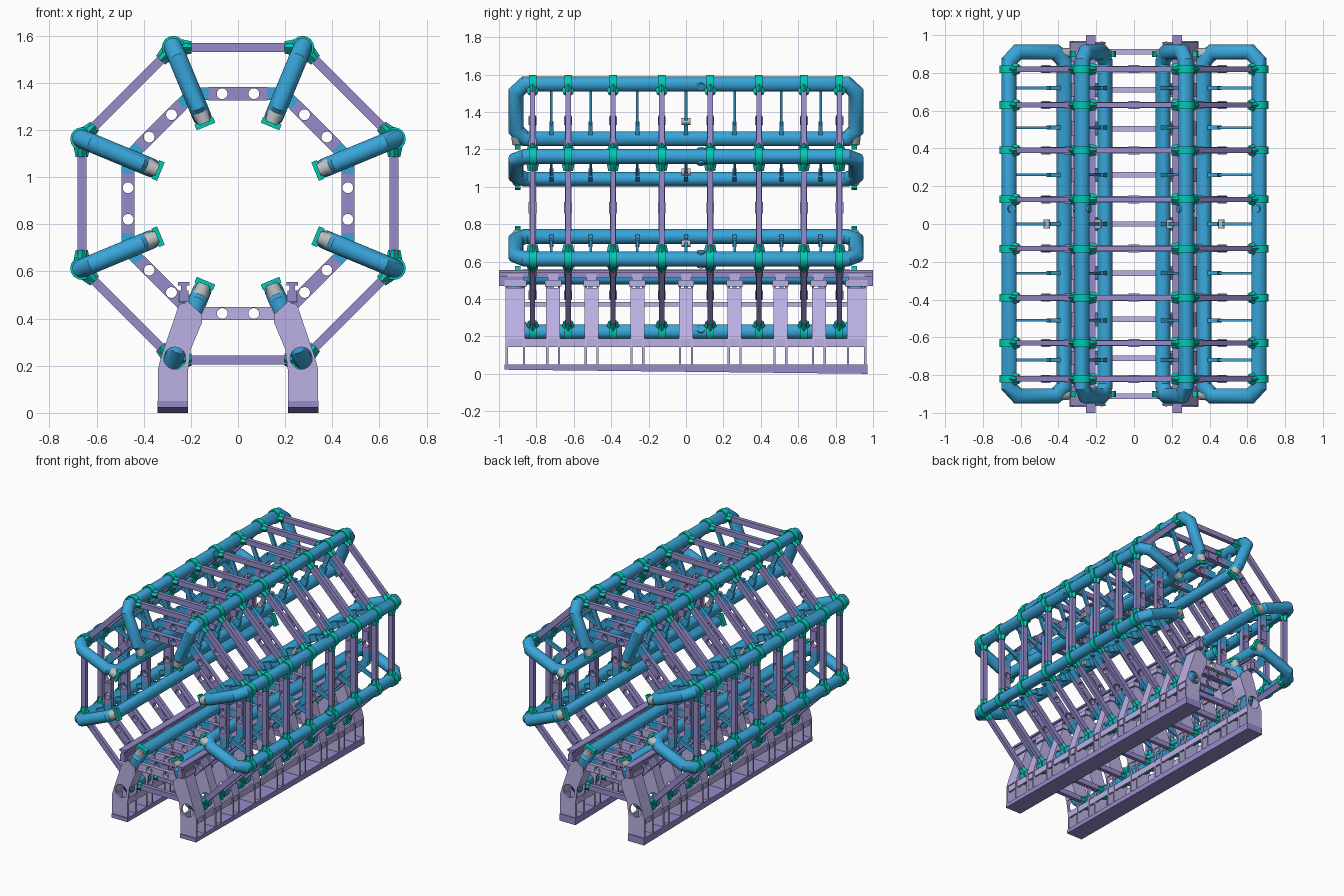
import bpy, bmesh, math
from mathutils import Matrix, Vector

if "Cube" in bpy.data.objects:
    bpy.data.objects.remove(bpy.data.objects["Cube"])

C = 0.8875                       # height of the ring axis
RO, RI, TR = 0.717, 0.40, 0.04   # outer / inner tube distance, tube radius
RINGS = [s * y for y in (0.82, 0.63, 0.39, 0.13) for s in (-1, 1)]
RIBS = [0, 0.26, -0.26, 0.51, -0.51, 0.72, -0.72]
FEET = [0, 0.26, -0.26, 0.505, -0.505, 0.71, -0.71, 0.912, -0.912]


def material(name, rgb):
    m = bpy.data.materials.new(name)
    m.diffuse_color = (*rgb, 1)
    m.use_nodes = True
    m.node_tree.nodes["Principled BSDF"].inputs["Base Color"].default_value = m.diffuse_color
    return m


BLUE = material("coil_blue", (0.04, 0.38, 0.70))
TEAL = material("clamp_teal", (0.0, 0.60, 0.45))
PURPLE = material("strut_purple", (0.31, 0.26, 0.60))
LILAC = material("foot_lilac", (0.50, 0.44, 0.78))
GREY = material("fitting_grey", (0.5, 0.53, 0.55))


def box(bm, size, loc):
    bmesh.ops.create_cube(bm, size=1, matrix=Matrix.Translation(loc) @ Matrix.Diagonal((*size, 1)))


def cyl(bm, r, depth, loc, axis, n=16, r2=None):
    rot = Vector((0, 0, 1)).rotation_difference(Vector(axis)).to_matrix().to_4x4()
    bmesh.ops.create_cone(bm, cap_ends=True, segments=n, radius1=r, radius2=r if r2 is None else r2,
                          depth=depth, matrix=Matrix.Translation(loc) @ rot)


def plate(outline, holes, thick):
    """Flat profile with round holes (x, y, radius), extruded along z."""
    cu = bpy.data.curves.new("profile", 'CURVE')
    cu.dimensions, cu.fill_mode, cu.extrude = '2D', 'BOTH', thick / 2
    loops = [outline] + [[(x + r * math.cos(k * math.pi / 10), y + r * math.sin(k * math.pi / 10))
                          for k in range(20)] for x, y, r in holes]
    for pts in loops:
        sp = cu.splines.new('POLY')
        sp.points.add(len(pts) - 1)
        for p, q in zip(sp.points, pts):
            p.co = (q[0], q[1], 0, 1)
        sp.use_cyclic_u = True
    ob = bpy.data.objects.new("profile", cu)
    bpy.context.collection.objects.link(ob)
    dg = bpy.context.evaluated_depsgraph_get()
    me = bpy.data.meshes.new_from_object(ob.evaluated_get(dg))
    me.materials.clear()
    bpy.data.objects.remove(ob)
    return me


def stamp(bm, me, M):
    old = set(bm.verts)
    bm.from_mesh(me)
    bmesh.ops.transform(bm, matrix=M, verts=[v for v in bm.verts if v not in old])


def finish(bm, name, mat, M=Matrix()):
    bmesh.ops.remove_doubles(bm, verts=bm.verts, dist=1e-5)
    bmesh.ops.transform(bm, matrix=M, verts=bm.verts)
    bmesh.ops.recalc_face_normals(bm, faces=bm.faces)
    me = bpy.data.meshes.new(name)
    bm.to_mesh(me)
    bm.free()
    me.materials.append(mat)
    me.shade_smooth()
    me.set_sharp_from_angle(angle=math.radians(30))
    ob = bpy.data.objects.new(name, me)
    bpy.context.collection.objects.link(ob)


def loop_tube(bm, path, r, n=24):
    """Closed tube with mitred corners, path in the local xy plane."""
    rings, k = [], len(path)
    for i, p in enumerate(path):
        p = Vector(p)
        d1 = (p - Vector(path[i - 1])).normalized()
        d2 = (Vector(path[(i + 1) % k]) - p).normalized()
        t = (d1 + d2).normalized()
        m = Vector((t.y, -t.x)) / t.dot(d1)
        rings.append([bm.verts.new((p.x + m.x * r * math.cos(a), p.y + m.y * r * math.cos(a), r * math.sin(a)))
                      for a in (2 * math.pi * j / n for j in range(n))])
    for i in range(k):
        a, b = rings[i], rings[(i + 1) % k]
        for j in range(n):
            bm.faces.new((a[j], a[(j + 1) % n], b[(j + 1) % n], b[j]))


def sector(angle):
    """Local x = radial, y = along the machine, z = tangential."""
    return Matrix.Translation((0, 0, C)) @ Matrix.Rotation(-angle, 4, 'Y')


H, K = 0.91, 0.05
coil_path = [(RI + K, -H), (RO - K, -H), (RO, -H + K), (RO, H - K),
             (RO - K, H), (RI + K, H), (RI, H - K), (RI, -H + K)]
AO, AI = RO * math.cos(math.pi / 8), 0.466       # distances of strut rings
half = AO * math.tan(math.pi / 8)
strut = plate([(-.125, -.028), (.125, -.028), (.125, .028), (-.125, .028)],
              [(-.067, 0, .023), (.067, 0, .023)], 0.034)

for i in range(8):
    # Coil: racetrack casing with ribs and inspection caps
    M = sector(math.radians(22.5 + 45 * i))
    bm = bmesh.new()
    loop_tube(bm, coil_path, TR)
    finish(bm, f"coil_casing_{i}", BLUE, M)
    bm = bmesh.new()
    for y in RIBS:
        box(bm, (RO - RI, 0.014, 0.03), ((RO + RI) / 2, y, 0))
        box(bm, (0.06, 0.022, 0.05), (RI + 0.06, y, 0))
    for s in (-1, 1):
        cyl(bm, 0.022, 0.03, (RO, 0.08, s * 0.03), (0, 0, 1))
    finish(bm, f"coil_ribs_{i}", BLUE, M)
    # Teal clamps around the outer tube, and end pads on the inner corners
    bm = bmesh.new()
    for y in RINGS:
        cyl(bm, 0.049, 0.04, (RO, y, 0), (0, 1, 0))
        for s in (-1, 1):
            d = Vector((-math.sin(math.pi / 8), 0, s * math.cos(math.pi / 8)))
            cyl(bm, 0.036, 0.05, Vector((RO, y, 0)) + d * 0.052, d, 4, 0.026)
    for s in (-1, 1):
        box(bm, (0.026, 0.03, 0.085), (0.367, s * 0.9, 0))
    finish(bm, f"coil_clamps_{i}", TEAL, M)
    bm = bmesh.new()
    for s in (-1, 1):
        cyl(bm, 0.03, 0.07, (0.405, s * 0.9, 0), (1, 0, 0), 16, 0.036)
    cyl(bm, 0.018, 0.05, (0.50, 0, 0), (0, 1, 0))
    finish(bm, f"coil_fittings_{i}", GREY, M)

    # Strut rings: plain outer bars, drilled inner bars with blue end blocks
    M = sector(math.radians(45 * i))
    outer, inner, ends = bmesh.new(), bmesh.new(), bmesh.new()
    for y in RINGS:
        box(outer, (0.038, 0.028, 2 * half - 0.1), (AO, y, 0))
        stamp(inner, strut, Matrix(((0, 1, 0, AI), (0, 0, 1, y), (1, 0, 0, 0), (0, 0, 0, 1))))
        box(inner, (0.046, 0.042, 0.06), (AI, y, 0))
        for s in (-1, 1):
            box(ends, (0.054, 0.03, 0.07), (AI, y, s * 0.159))
    finish(outer, f"outer_struts_{i}", PURPLE, M)
    finish(inner, f"inner_struts_{i}", PURPLE, M)
    finish(ends, f"inner_strut_ends_{i}", BLUE, M)

# Feet: paired side plates with a tube hole, joined by outer and inner sheets
profile = [(.213, .045), (.34, .045), (.34, .18), (.325, .24), (.25, .46), (.21, .47),
           (.155, .42), (.152, .385), (.20, .27), (.213, .17)]
side = plate(profile, [(.268, .232, .047)], 0.012)
sheet_o = [(.34, .185), (.325, .24), (.25, .46), (.238, .46), (.313, .24), (.328, .185)]
sheet_i = [(.152, .40), (.152, .385), (.20, .27), (.212, .275), (.164, .39), (.164, .40)]
cross = plate([(-.16, -.028), (.16, -.028), (.16, .028), (-.16, .028)],
              [(-.067, 0, .023), (.067, 0, .023)], 0.028)
UP = Matrix.Rotation(math.pi / 2, 4, 'X')
sheets = {w: (plate(sheet_o, [], w), plate(sheet_i, [], w)) for w in (0.075, 0.104)}

for s, label in ((-1, "left"), (1, "right")):
    M = Matrix.Diagonal((s, 1, 1, 1))
    bm = bmesh.new()
    for y in FEET:
        w = 0.104 if abs(y) > 0.9 else 0.075
        for k in (-1, 1):
            stamp(bm, side, Matrix.Translation((0, y + k * (w / 2 - 0.006), 0)) @ UP)
        for me in sheets[w]:
            stamp(bm, me, Matrix.Translation((0, y, 0)) @ UP)
        box(bm, (0.05, w + 0.012, 0.035), (0.23, y, 0.485))
        box(bm, (0.025, w - 0.02, 0.04), (0.23, y, 0.515))
    finish(bm, f"feet_{label}", LILAC, M)
    # Longitudinal tie bars between the feet
    bm = bmesh.new()
    for x, z, h in ((0.325, 0.165, 0.045), (0.222, 0.165, 0.045), (0.17, 0.372, 0.022)):
        box(bm, (0.014, 1.93, h), (x, 0, z))
    finish(bm, f"foot_tie_bars_{label}", LILAC, M)
    # Base beam with sloping underside
    bm = bmesh.new()
    box(bm, (0.13, 1.94, 0.05), (0.276, 0, 0.025))
    for v in bm.verts:
        if v.co.z < 0.01 and v.co.y < 0:
            v.co.z = 0.022
    finish(bm, f"base_beam_{label}", PURPLE, M)
    # Top rail with a narrow web
    bm = bmesh.new()
    box(bm, (0.05, 2.0, 0.014), (0.23, 0, 0.548))
    box(bm, (0.022, 2.0, 0.03), (0.23, 0, 0.53))
    for k in (-1, 1):
        box(bm, (0.04, 0.13, 0.05), (0.23, k * 0.935, 0.495))
    finish(bm, f"top_rail_{label}", PURPLE, M)

# Cross bars between left and right feet
bm = bmesh.new()
for y in FEET:
    stamp(bm, cross, Matrix.Translation((0, y, 0.422)) @ UP)
finish(bm, "foot_cross_bars", LILAC)
